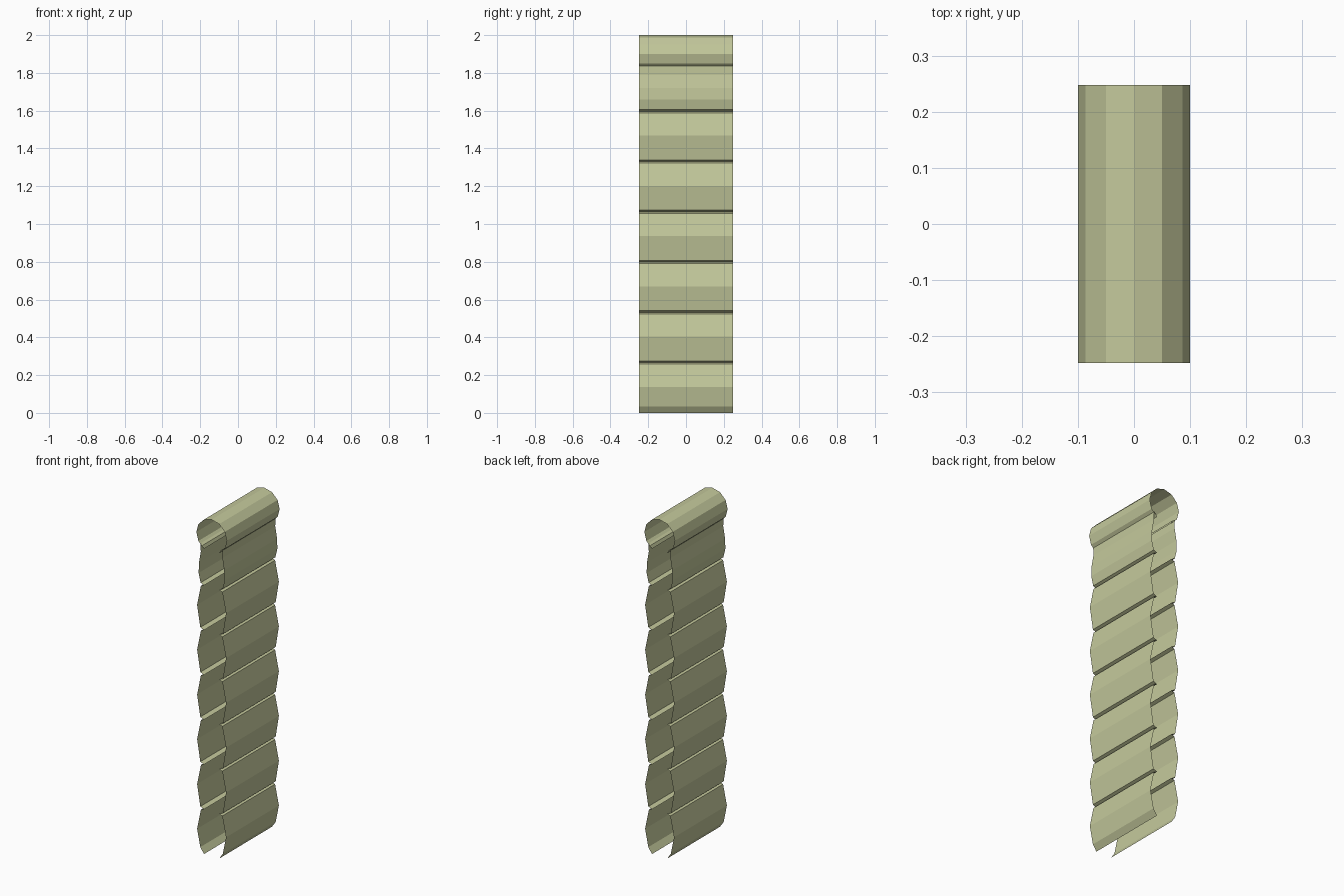
import bpy, bmesh, math

if "Cube" in bpy.data.objects:
    bpy.data.objects.remove(bpy.data.objects["Cube"])

HALF_WIDTH = 0.248
STEP = 0.266          # height of one fold of the hanging cloth
FOLDS = 6             # regular folds below the first one

# Roll at the top: 12-sided loop, open underneath, right half from top to bottom gap
half = []
for deg in range(90, -61, -30):
    a = math.radians(deg)
    half.append((0.1 * math.cos(a), 1.9 + 0.1 * math.sin(a)))

# First fold, tucked under the roll
half += [(0.058, 1.832), (0.072, 1.84), (0.071, 1.79), (0.083, 1.72),
         (0.085, 1.66), (0.072, 1.606)]

# Regular folds: pinch, ledge, bulge, return
for i in range(FOLDS, 0, -1):
    z = i * STEP
    low = z - STEP
    half += [(0.05, z), (0.07, z - 0.008), (0.095, low + 0.138)]
    half.append((0.074, low + (0.01 if i > 1 else 0.035)))
half.append((0.05, 0.0))

# Mirror the half profile into one continuous strip
profile = [(-x, z) for x, z in reversed(half[1:])] + half

# Sweep the strip along y as a single thin sheet
bm = bmesh.new()
rows = [[bm.verts.new((x, y, z)) for x, z in profile]
        for y in (-HALF_WIDTH, HALF_WIDTH)]
for i in range(len(profile) - 1):
    bm.faces.new((rows[0][i], rows[0][i + 1], rows[1][i + 1], rows[1][i]))
bm.normal_update()
top = max(bm.faces, key=lambda f: f.calc_center_median().z)
if top.normal.z < 0:
    bmesh.ops.reverse_faces(bm, faces=bm.faces[:])

mesh = bpy.data.meshes.new("hanging_cloth")
bm.to_mesh(mesh)
bm.free()
cloth = bpy.data.objects.new("hanging_cloth", mesh)
bpy.context.collection.objects.link(cloth)

# Olive cloth colour
mat = bpy.data.materials.new("olive_cloth")
mat.diffuse_color = (0.55, 0.58, 0.33, 1)
mat.use_nodes = True
mat.node_tree.nodes["Principled BSDF"].inputs["Base Color"].default_value = mat.diffuse_color
mesh.materials.append(mat)
